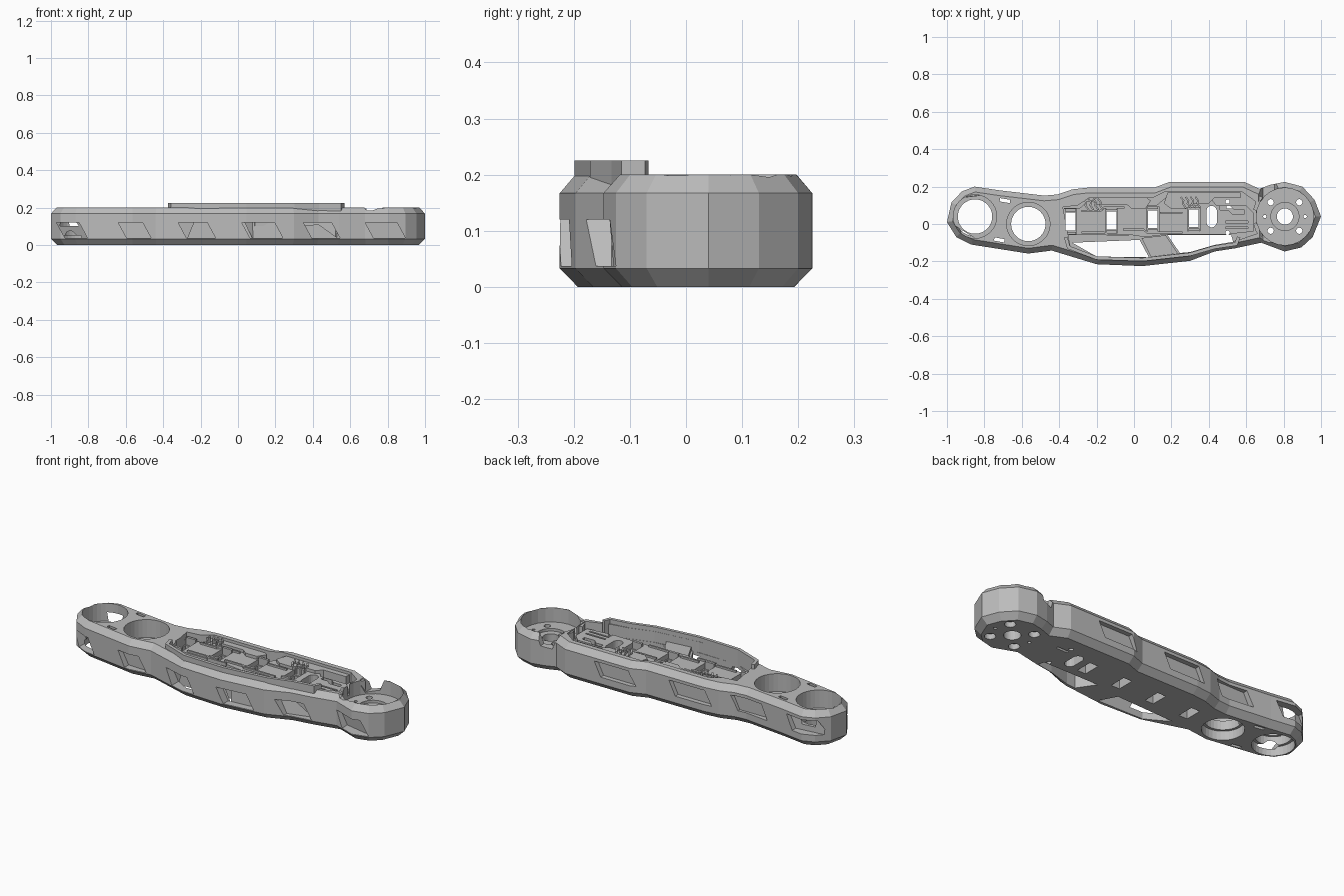
import bpy, bmesh, math
from mathutils import Vector

if "Cube" in bpy.data.objects:
    bpy.data.objects.remove(bpy.data.objects["Cube"])

grey = bpy.data.materials.new("plain grey")
grey.diffuse_color = (0.5, 0.5, 0.5, 1)
grey.use_nodes = True
grey.node_tree.nodes["Principled BSDF"].inputs["Base Color"].default_value = grey.diffuse_color

BACK = [(-1, .01), (-.976, .115), (-.92, .174), (-.853, .2), (-.72, .18), (-.48, .152), (-.41, .158),
        (-.33, .185), (-.24, .195), (.11, .195), (.19, .225), (.59, .225), (.67, .188), (.73, .21),
        (.805, .225), (.9, .2), (.965, .13), (1, .04)]
FRONT = [(-1, .01), (-.95, -.07), (-.87, -.11), (-.565, -.158), (-.44, -.142), (-.2, -.215),
         (.045, -.225), (.3, -.197), (.43, -.147), (.54, -.13), (.68, -.1), (.805, -.147),
         (.895, -.125), (.955, -.07), (1, .04)]
OUTLINE = BACK + FRONT[-2:0:-1]
HUB = (.807, .04)


def edge_y(line, x):
    for (x0, y0), (x1, y1) in zip(line, line[1:]):
        if x0 <= x <= x1:
            return y0 + (y1 - y0) * (x - x0) / (x1 - x0)


def offset(poly, d, closed=True):
    """Shift a clockwise outline inward (to the right of travel) by d."""
    out, n = [], len(poly)
    for i in range(n):
        p = Vector(poly[i])
        a = p - Vector(poly[i - 1]) if closed or i else Vector(poly[1]) - p
        b = Vector(poly[(i + 1) % n]) - p if closed or i < n - 1 else a
        na, nb = Vector((a.y, -a.x)).normalized(), Vector((b.y, -b.x)).normalized()
        m = (na + nb) / (1 + na.dot(nb))
        out.append(tuple(p + m * d))
    return out


def loft(name, rings):
    """Solid through rings of 3D points."""
    bm = bmesh.new()
    vs = [[bm.verts.new(p) for p in r] for r in rings]
    n = len(vs[0])
    for lo, hi in zip(vs, vs[1:]):
        for i in range(n):
            bm.faces.new((lo[i], lo[(i + 1) % n], hi[(i + 1) % n], hi[i]))
    bm.faces.new(vs[0])
    bm.faces.new(vs[-1])
    bmesh.ops.recalc_face_normals(bm, faces=bm.faces)
    me = bpy.data.meshes.new(name)
    bm.to_mesh(me)
    bm.free()
    me.materials.append(grey)
    ob = bpy.data.objects.new(name, me)
    bpy.context.collection.objects.link(ob)
    return ob


def prism(name, poly, z0, z1):
    return loft(name, [[(x, y, z) for x, y in poly] for z in (z0, z1)])


def ngon(c, r, n=32):
    return [(c[0] + r * math.cos(math.tau * i / n), c[1] + r * math.sin(math.tau * i / n)) for i in range(n)]


def rect(cx, cy, w, h, turn=0):
    c, s = math.cos(turn), math.sin(turn)
    return [(cx + x * c - y * s, cy + x * s + y * c)
            for x, y in ((-w/2, -h/2), (w/2, -h/2), (w/2, h/2), (-w/2, h/2))]


def ribbon(path, w):
    return offset(path, -w / 2, False) + offset(path, w / 2, False)[::-1]


def cut(target, cutter):
    m = target.modifiers.new("cut", 'BOOLEAN')
    m.operation, m.solver, m.object = 'DIFFERENCE', 'EXACT', cutter
    bpy.context.view_layer.objects.active = target
    bpy.ops.object.modifier_apply(modifier=m.name)
    bpy.data.objects.remove(cutter)


def cut_poly(target, poly, z0, z1):
    cut(target, prism("cutter", poly, z0, z1))


# Main body with chamfered rims
body = loft("body", [[(x, y, z) for x, y in offset(OUTLINE, d)]
                     for z, d in ((0, .032), (.033, 0), (.167, 0), (.2, .028))])

# Sunken central tray
TRAY = [(-.38, .09), (-.3, .1), (-.24, .14), (.1, .14), (.16, .17), (.58, .17), (.65, .12), (.66, -.05),
        (.56, -.085), (.43, -.113), (.3, -.152), (.045, -.18), (-.2, -.175), (-.34, -.12)]
cut_poly(body, TRAY, .14, .3)

# Openings between the floor and the front wall
cut_poly(body, [(-.33, -.1), (.03, -.085), (.08, -.178), (-.2, -.174)], -.1, .3)
cut_poly(body, [(.18, -.06), (.52, -.06), (.53, -.095), (.43, -.112), (.3, -.15), (.245, -.155)], -.1, .3)

# Two stepped ring holes and nearby slots
for c in ((-.85, .04), (-.565, 0)):
    cut_poly(body, ngon(c, .116), .1, .3)
    cut_poly(body, ngon(c, .092), -.1, .3)
    cut_poly(body, ngon(c, .106), -.1, .05)
for x, y in ((-.69, .125), (-.72, -.085)):
    cut_poly(body, rect(x, y, .055, .018, -.17), -.1, .3)

# Round hub recess, centre bore and bolt holes
cut_poly(body, ngon(HUB, .153, 24), .12, .3)
cut_poly(body, ngon(HUB, .075), .105, .3)
cut_poly(body, ngon(HUB, .043, 24), -.1, .3)
for i in range(6):
    a = math.radians((0, 45, 135, 180, 225, 315)[i])
    c = (HUB[0] + .108 * math.cos(a), HUB[1] + .108 * math.sin(a))
    big = i not in (0, 3)
    cut_poly(body, ngon(c, .017 if big else .009, 12), -.1, .3)
    if big:
        cut_poly(body, ngon(c, .028, 16), -.1, .03)

# Notch in the back rim beside the hub
cut(body, loft("cutter", [[(x, y, z) for x, z in ((.69, .13), (.75, .14), (.79, .25), (.65, .25))]
                          for y in (.12, .3)]))
cut(body, loft("cutter", [[(x, y, z) for x, z in ((.69, .185), (.72, .185), (.79, .21), (.66, .21))]
                          for y in (-.2, .1)]))


# Slanted side windows that follow the wall
def window(line, x0, x1, z0, z1, lean, side, depth=.032):
    rings = []
    for out in (-depth, .08):
        rings.append([(x + s, edge_y(line, x) + side * out, z)
                      for x, z, s in ((x0, z1, 0), (x1, z1, 0), (x1, z0, lean), (x0, z0, lean))])
    cut(body, loft("cutter", rings))


for x0, x1 in ((-.97, -.85), (-.64, -.51), (-.32, -.165), (.02, .195), (.35, .5), (.68, .85)):
    window(FRONT, x0, x1, .037, .12, .045, -1, .045 if -.4 < x0 < .4 else .03)
for x0, x1 in ((-.93, -.75), (-.58, -.39), (-.25, -.03), (.2, .41)):
    window(BACK, x0, x1, .07, .15, -.04, 1, .026)

# Raised deck carrying the panels
deck = prism("deck_panel", [(-.375, .085), (-.29, .085), (-.25, .12), (-.02, .12), (.01, .1), (.12, .1),
             (.18, .15), (.4, .15), (.44, .1), (.6, .1), (.64, .06), (.64, -.04), (.5, -.055),
             (.18, -.055), (.06, -.07), (-.04, -.055), (-.375, -.06)], .135, .168)
bridge = prism("diagonal_bridge", [(.04, -.075), (.17, -.06), (.235, -.158), (.09, -.175)], .1, .16)

# Battery-like row of rectangular sockets through deck and floor
for i, x in enumerate((-.34, -.12, .1, .32)):
    y = .013 + .006 * i
    cut_poly(deck, rect(x, y, .066, .136), .1, .3)
    cut_poly(body, rect(x, y, .052, .095), -.1, .3)
    for s in (-1, 1):
        prism("socket_clip", rect(x, y + s * .062, .058, .014), .13, .182)

# Oval slot, neck channel and pin holes
slot = [(.415 + .028 * math.cos(t), .04 + .03 * math.sin(t) + (.028 if math.sin(t) > 0 else -.028))
        for t in (math.tau * (i + .5) / 16 for i in range(16))]
for part in (deck, body):
    cut_poly(part, slot, -.1, .3)
    for y in (.12, -.047):
        cut_poly(part, ngon((.5, y), .012, 12), -.1, .3)
cut_poly(deck, ribbon([(.46, .085), (.51, .085), (.53, .065), (.59, .065)], .022), .12, .3)
cut_poly(body, rect(.53, .09, .07, .014), -.1, .3)
for y in (-.02, .01):
    cut_poly(deck, rect(.55, y, .12, .01), .15, .3)

# Stepped cover strips along the back of the deck
prism("back_cover_left", [(-.23, .125), (-.2, .105), (-.04, .105), (-.01, .08), (.06, .08), (.09, .125),
                          (.07, .139), (-.2, .139)], .14, .185)
prism("back_cover_right", [(.16, .11), (.2, .08), (.28, .08), (.31, .11), (.4, .11), (.43, .14), (.57, .14),
                           (.57, .169), (.18, .169)], .14, .185)

# Cooling fins in two slanted groups
for x0, y0 in ((-.27, .105), (.25, .115)):
    for i in range(4):
        x = x0 + i * .026
        prism("fin", ribbon([(x, y0 + .03), (x + .015, y0 + .01), (x + .01, y0 - .005), (x + .028, y0 - .03)],
                            .009), .15, .195)

# Low trim ridges on the deck
for path in ([(-.28, -.045), (-.16, -.045), (-.14, -.06), (-.03, -.06)], [(-.28, .07), (-.18, .07), (-.16, .088), (-.05, .088)],
             [(-.06, -.03), (.05, -.03), (.07, -.045), (.26, -.045)], [(.14, .06), (.26, .06)]):
    prism("deck_ridge", ribbon(path, .01), .16, .178)

# Raised shield wall along the front edge
prism("front_shield", ribbon([(-.365, -.07), (-.35, -.125), (-.2, -.182), (.045, -.19), (.3, -.162),
                              (.43, -.124), (.545, -.107), (.56, -.07)], .018), .135, .225)

# Curved guards between neck and hub
for a0, a1 in ((140, 168), (192, 220)):
    arc = [(HUB[0] + .165 * math.cos(math.radians(a)), HUB[1] + .165 * math.sin(math.radians(a)))
           for a in (a0, (a0 + a1) / 2, a1)]
    prism("hub_guard", ribbon(arc, .018), .12, .195)
